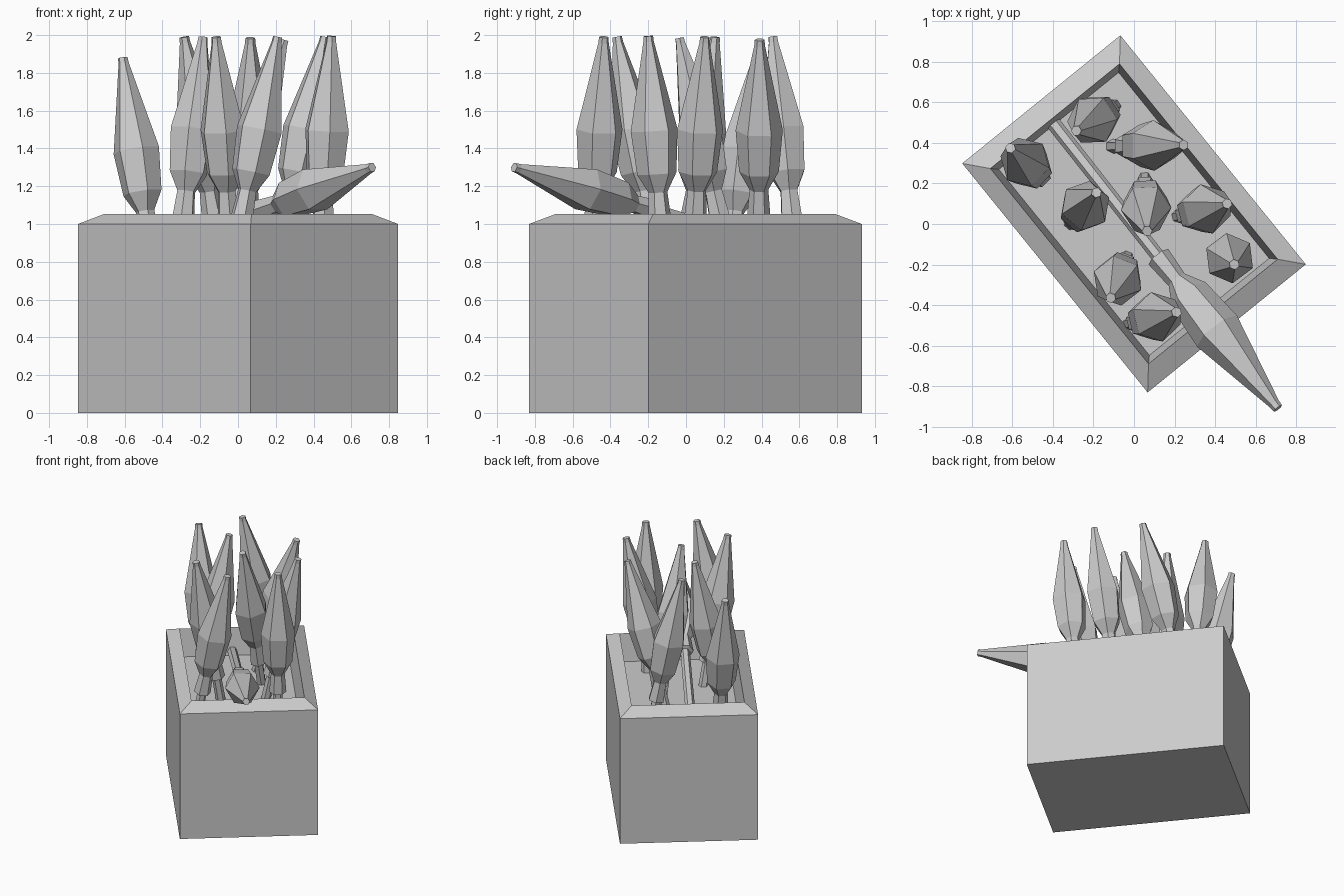
import bpy, bmesh, math
from mathutils import Vector

if "Cube" in bpy.data.objects:
    bpy.data.objects.remove(bpy.data.objects["Cube"])


def make_object(name, bm, location=(0, 0, 0)):
    bmesh.ops.recalc_face_normals(bm, faces=bm.faces[:])
    mesh = bpy.data.meshes.new(name)
    bm.to_mesh(mesh)
    bm.free()
    obj = bpy.data.objects.new(name, mesh)
    obj.location = location
    bpy.context.collection.objects.link(obj)
    return obj


def loft(rings):
    """Skin a list of point rings and cap both ends."""
    bm = bmesh.new()
    loops = [[bm.verts.new(p) for p in ring] for ring in rings]
    n = len(loops[0])
    for a, b in zip(loops, loops[1:]):
        for i in range(n):
            j = (i + 1) % n
            bm.faces.new((a[i], a[j], b[j], b[i]))
    bm.faces.new(loops[0])
    bm.faces.new(loops[-1])
    return bm


# Crate: outer walls, bevelled rim, drafted inner walls and raised floor
def rectangle(hx, hy, z):
    return [(-hx, -hy, z), (hx, -hy, z), (hx, hy, z), (-hx, hy, z)]


crate = make_object("crate", loft([
    rectangle(0.727, 0.502, 0.0),
    rectangle(0.727, 0.502, 1.0),
    rectangle(0.62, 0.41, 1.053),
    rectangle(0.59, 0.38, 0.84),
]), (0, 0.05, 0))
crate.rotation_euler.z = math.radians(-51)

# Rocket profile: (distance behind the tip, radius)
WARHEAD = [(0, 0.026), (0.03, 0.028), (0.50, 0.125), (0.73, 0.105),
           (0.83, 0.05), (0.98, 0.062), (0.985, 0.034)]


def rocket(name, tip, base, length):
    """Six-sided rocket with its tip at `tip`, pointing away from `base`."""
    profile = WARHEAD + [(length, 0.036)]
    rings = [[(r * math.cos(math.tau * i / 6), r * math.sin(math.tau * i / 6), -d)
              for i in range(6)] for d, r in profile]
    obj = make_object(name, loft(rings), tip)
    axis = Vector(tip) - Vector(base)
    obj.rotation_euler = axis.to_track_quat('Z', 'Y').to_euler()
    return obj


# Standing rockets: tip x, y, z and the tail-collar x, y
STANDING = [
    (-0.61, 0.375, 1.88, -0.47, 0.24),
    (-0.285, 0.46, 1.99, -0.13, 0.56),
    (0.245, 0.39, 1.975, -0.05, 0.385),
    (-0.185, 0.155, 1.99, -0.29, 0.03),
    (0.065, -0.035, 1.985, 0.055, 0.18),
    (0.46, 0.10, 1.99, 0.26, 0.05),
    (0.495, -0.20, 1.995, 0.45, -0.14),
    (-0.115, -0.365, 1.99, -0.05, -0.20),
    (0.21, -0.435, 1.99, 0.02, -0.48),
]
for k, (x, y, z, bx, by) in enumerate(STANDING, 1):
    rocket(f"standing_rocket_{k}", (x, y, z), (bx, by, z - 0.96), 1.25)

# Fallen rocket leaning over the crate rim
rocket("fallen_rocket", (0.71, -0.91, 1.30), (-0.40, 0.50, 0.87), 1.84)
